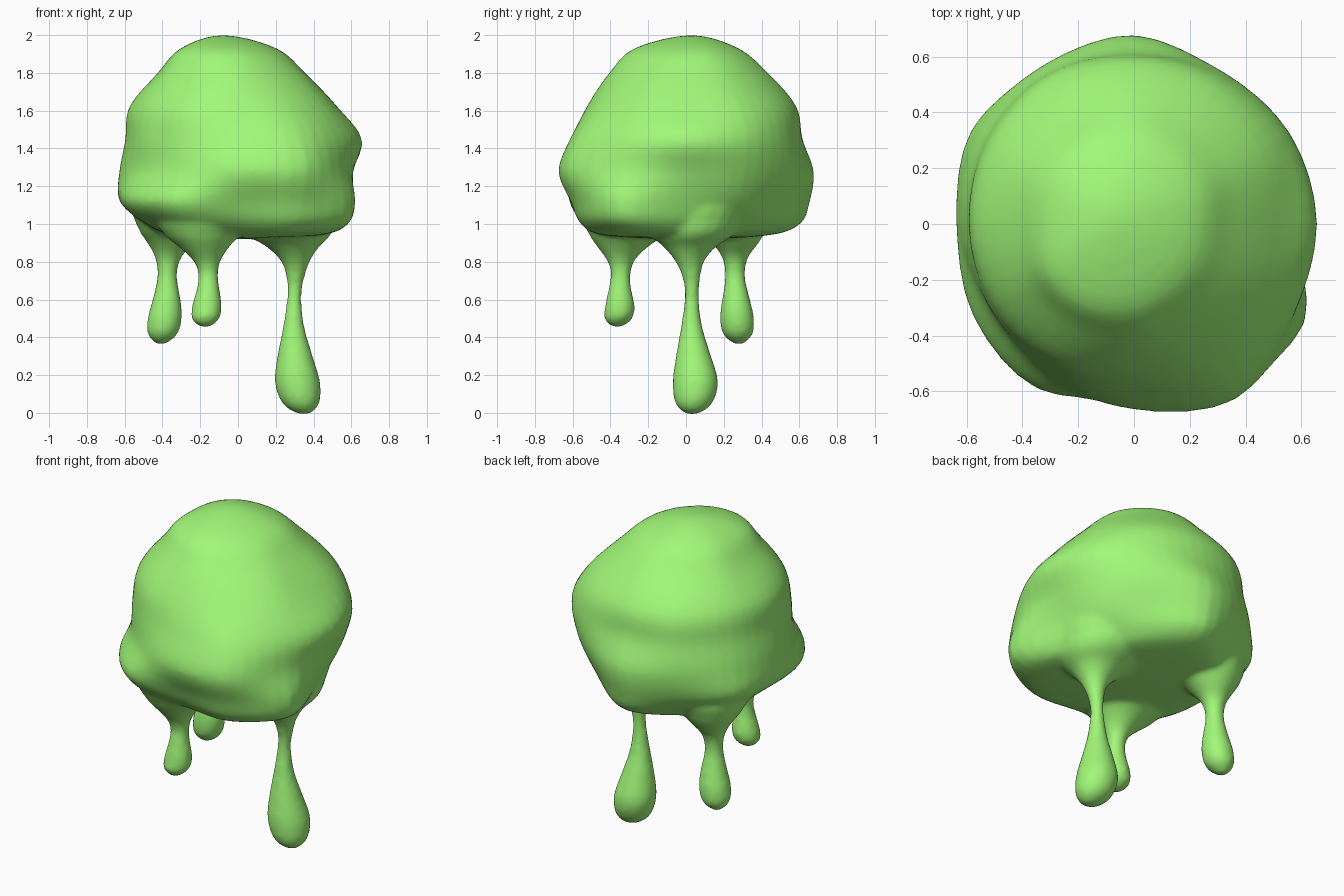
import bpy, bmesh, math
from mathutils import Vector

if "Cube" in bpy.data.objects:
    bpy.data.objects.remove(bpy.data.objects["Cube"])

SEG = 12


def spline(p0, p1, p2, p3, t):
    """Catmull-Rom point between p1 and p2."""
    return 0.5 * (2 * p1 + (p2 - p0) * t + (2 * p0 - 5 * p1 + 4 * p2 - p3) * t ** 2
                  + (3 * p1 - p0 - 3 * p2 + p3) * t ** 3)


def ring(x, y, z, radii):
    pts = []
    for i, r in enumerate(radii):
        a = math.tau * i / SEG
        pts.append(Vector((x + r * math.cos(a), y + r * math.sin(a), z)))
    return pts


def loft(bm, rings, around, along):
    """Smooth closed skin through rings; first and last rings are single points."""
    fine = []
    for pts in rings:
        fine.append([spline(pts[i - 1], pts[i], pts[(i + 1) % SEG], pts[(i + 2) % SEG], k / around)
                     for i in range(SEG) for k in range(around)])
    n, half = SEG * around, SEG * around // 2
    turn = lambda row: row[half:] + row[:half]
    ext = [turn(fine[1])] + fine + [turn(fine[-2])]
    rows = []
    for j in range(1, len(ext) - 2):
        for k in range(along):
            if j == 1 and k == 0:
                continue
            rows.append([bm.verts.new(spline(ext[j - 1][i], ext[j][i], ext[j + 1][i], ext[j + 2][i], k / along))
                         for i in range(n)])
    for a, b in zip(rows, rows[1:]):
        for i in range(n):
            bm.faces.new((a[i], a[(i + 1) % n], b[(i + 1) % n], b[i]))
    for row, tip in ((rows[0], fine[0][0]), (rows[-1], fine[-1][0])):
        v = bm.verts.new(tip)
        for i in range(n):
            bm.faces.new((row[i], row[(i + 1) % n], v))


bm = bmesh.new()

# Lumpy body: radius every 30 degrees at each height
LUMPS = {
    1.93: (.20, .22, .24, .27, .30, .31, .30, .32, .30, .26, .22, .20),
    1.80: (.35, .38, .40, .43, .43, .44, .42, .43, .42, .40, .37, .36),
    1.62: (.52, .56, .57, .58, .59, .58, .57, .56, .55, .52, .53, .53),
    1.45: (.65, .64, .62, .61, .62, .61, .59, .59, .59, .60, .66, .64),
    1.28: (.60, .61, .62, .67, .65, .65, .62, .60, .62, .66, .72, .66),
    1.12: (.55, .54, .56, .65, .62, .66, .62, .66, .68, .60, .67, .70),
    1.00: (.50, .44, .49, .60, .53, .53, .48, .53, .58, .53, .62, .66),
    0.94: (.40, .34, .36, .43, .42, .42, .34, .36, .42, .40, .48, .48),
}
body = [ring(-.08, .03, 2.0, [0] * SEG)]
body += [ring(0, 0, z, [r * 1.01 for r in radii]) for z, radii in LUMPS.items()]
body.append(ring(0, 0, .92, [0] * SEG))
loft(bm, body, 4, 4)

# Hanging drips: x, y, z, radius from tip up into the body
DRIPS = [
    [(.35, .03, -.01, 0), (.335, .04, .04, .092), (.315, .05, .16, .121), (.302, .04, .3, .094),
     (.295, .03, .45, .058), (.297, .03, .6, .039), (.303, .03, .7, .045), (.305, .02, .8, .075),
     (.29, .02, .88, .14), (.27, .03, .94, .22), (.24, .04, 1.02, .275), (.2, .05, 1.14, .3),
     (.15, .05, 1.3, 0)],
    [(-.41, .28, .36, 0), (-.40, .275, .41, .076), (-.388, .27, .5, .091), (-.378, .265, .6, .075),
     (-.375, .26, .72, .053), (-.37, .26, .82, .068), (-.355, .26, .9, .125), (-.34, .24, .98, .19),
     (-.3, .21, 1.1, .24), (-.26, .18, 1.25, 0)],
    [(-.175, -.365, .45, 0), (-.173, -.36, .49, .07), (-.165, -.35, .56, .08), (-.158, -.35, .66, .06),
     (-.158, -.345, .74, .053), (-.165, -.345, .81, .075), (-.18, -.335, .88, .135),
     (-.19, -.31, .95, .205), (-.18, -.28, 1.05, .25), (-.16, -.25, 1.18, 0)],
]
for drip in DRIPS:
    loft(bm, [ring(x, y, z, [r] * SEG) for x, y, z, r in drip], 2, 3)

bmesh.ops.recalc_face_normals(bm, faces=bm.faces)
mesh = bpy.data.meshes.new("slime_blob")
bm.to_mesh(mesh)
bm.free()
blob = bpy.data.objects.new("slime_blob", mesh)
bpy.context.collection.objects.link(blob)

# Fuse body and drips into one smooth skin
fuse = blob.modifiers.new("fuse", 'REMESH')
fuse.mode = 'VOXEL'
fuse.voxel_size = .016
fuse.use_smooth_shade = True
soften = blob.modifiers.new("soften", 'SMOOTH')
soften.factor = .5
soften.iterations = 9

green = bpy.data.materials.new("green_slime")
green.diffuse_color = (.36, .94, .19, 1)
green.use_nodes = True
green.node_tree.nodes["Principled BSDF"].inputs["Base Color"].default_value = green.diffuse_color
mesh.materials.append(green)
